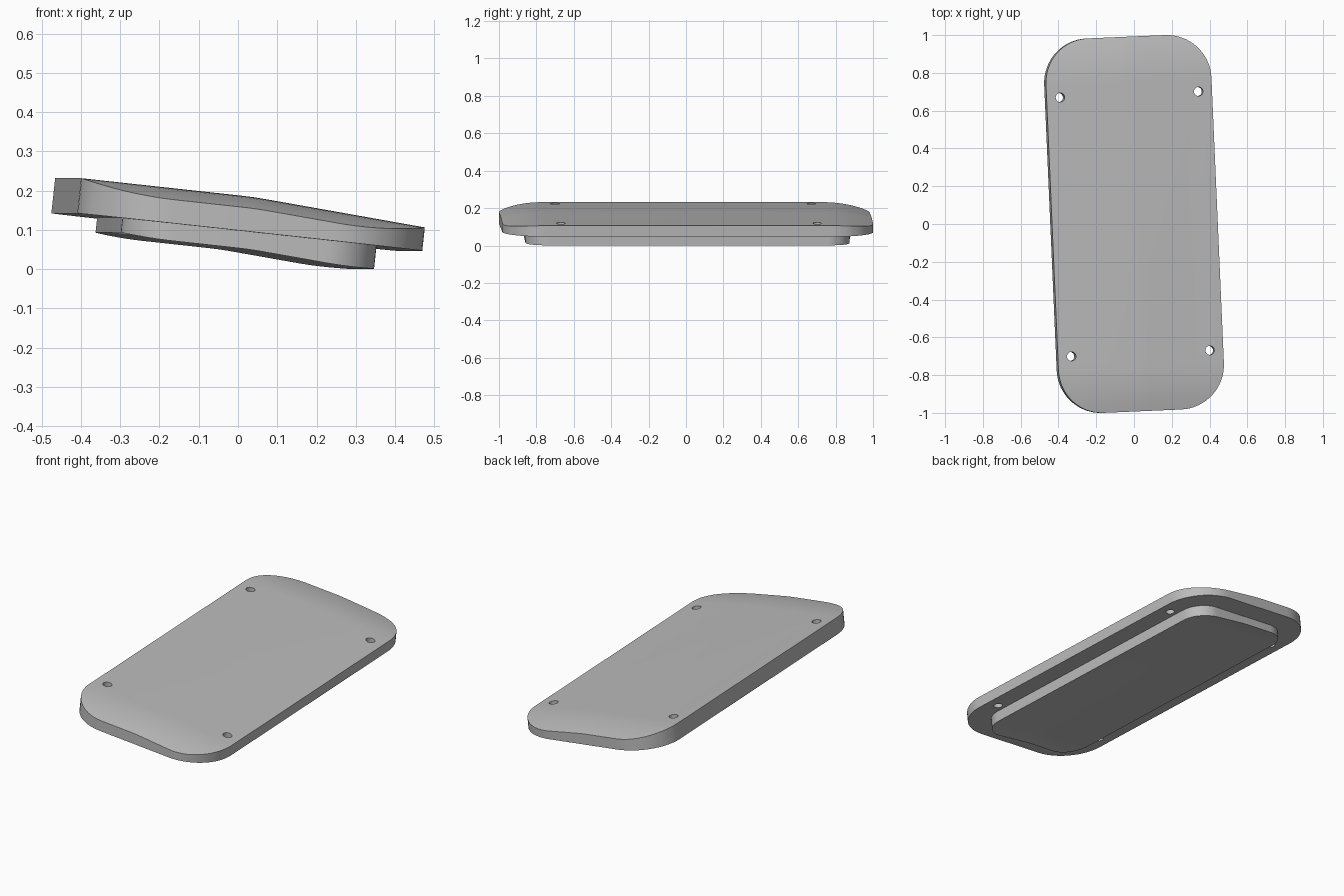
import bpy, bmesh, math
from mathutils import Matrix, Vector

if "Cube" in bpy.data.objects:
    bpy.data.objects.remove(bpy.data.objects["Cube"], do_unlink=True)

HALF_W, HALF_L, CORNER = 0.4425, 0.992, 0.235
CROWN = 0.75                      # where the ends start to curve down
SHELL = 0.127                     # height from pad underside to plate top
PLACE = (Matrix.Translation((-0.003, 0, 0.0945))
         @ Matrix.Rotation(math.radians(2.5), 4, 'Z')
         @ Matrix.Rotation(math.radians(6.2), 4, 'Y'))

grey = bpy.data.materials.new("plain_grey")
grey.use_nodes = True
grey.diffuse_color = (0.5, 0.5, 0.5, 1)
grey.node_tree.nodes["Principled BSDF"].inputs["Base Color"].default_value = (0.5, 0.5, 0.5, 1)


def top_height(x, y):
    """Flat left half, right half tapering, both ends rounding down."""
    taper = 0.03 * (x + math.hypot(x, 0.02)) / 2 / HALF_W
    drop = 0.03 * (max(0, abs(y) - CROWN) / (HALF_L - CROWN)) ** 2
    return 0.09 - taper - drop


def rounded_outline(hw, hl, r, steps=16):
    points = []
    for q, (sx, sy) in enumerate([(1, 1), (-1, 1), (-1, -1), (1, -1)]):
        for i in range(steps + 1):
            a = (q + i / steps) * math.pi / 2
            points.append((sx * (hw - r) + r * math.cos(a),
                           sy * (hl - r) + r * math.sin(a), 0))
    return points


def contoured_slab(name, hw, hl, r, lower, upper):
    """Rounded slab whose lower and upper skins follow height functions."""
    bm = bmesh.new()
    bm.faces.new([bm.verts.new(p) for p in rounded_outline(hw, hl, r)])
    cuts = [(Vector((x, 0, 0)), Vector((1, 0, 0))) for x in (-0.06, -0.02, 0, 0.02, 0.06)]
    for i in range(8):
        y = CROWN + i * 0.03
        if y < hl:
            cuts += [(Vector((0, s * y, 0)), Vector((0, 1, 0))) for s in (-1, 1)]
    for co, no in cuts:
        bmesh.ops.bisect_plane(bm, geom=bm.verts[:] + bm.edges[:] + bm.faces[:],
                               plane_co=co, plane_no=no, dist=1e-5)
    base = bm.verts[:]
    result = bmesh.ops.extrude_face_region(bm, geom=bm.faces[:], use_keep_orig=True)
    for v in result["geom"]:
        if isinstance(v, bmesh.types.BMVert):
            v.co.z = upper(v.co.x, v.co.y)
    for v in base:
        v.co.z = lower(v.co.x, v.co.y)
    bmesh.ops.recalc_face_normals(bm, faces=bm.faces[:])
    mesh = bpy.data.meshes.new(name)
    bm.to_mesh(mesh)
    bm.free()
    mesh.materials.append(grey)
    obj = bpy.data.objects.new(name, mesh)
    bpy.context.collection.objects.link(obj)
    return obj


def select_only(obj):
    bpy.ops.object.select_all(action='DESELECT')
    obj.select_set(True)
    bpy.context.view_layer.objects.active = obj


# Main plate and the smaller pad beneath it
plate = contoured_slab("cover_plate", HALF_W, HALF_L, CORNER,
                       lambda x, y: 0, top_height)
pad = contoured_slab("lower_pad", 0.326, 0.868, 0.13,
                     lambda x, y: top_height(x, y) - SHELL, lambda x, y: 0.01)

# Four screw holes through the plate
bm = bmesh.new()
for sx in (-1, 1):
    for sy in (-1, 1):
        bmesh.ops.create_cone(bm, cap_ends=True, segments=32, radius1=0.024, radius2=0.024,
                              depth=0.4, matrix=Matrix.Translation((sx * 0.37, sy * 0.686, 0)))
drill_mesh = bpy.data.meshes.new("hole_cutter")
bm.to_mesh(drill_mesh)
bm.free()
drill_mesh.materials.append(grey)
drill = bpy.data.objects.new("hole_cutter", drill_mesh)
drill.hide_render = True
bpy.context.collection.objects.link(drill)

select_only(plate)
mod = plate.modifiers.new("screw_holes", 'BOOLEAN')
mod.operation, mod.solver, mod.object = 'DIFFERENCE', 'EXACT', drill
bpy.ops.object.modifier_apply(modifier=mod.name)
bpy.data.objects.remove(drill, do_unlink=True)

# Lean and turn both parts, then shade
for obj in (plate, pad):
    obj.matrix_world = PLACE
    select_only(obj)
    bpy.ops.object.shade_smooth_by_angle(angle=math.radians(30))
